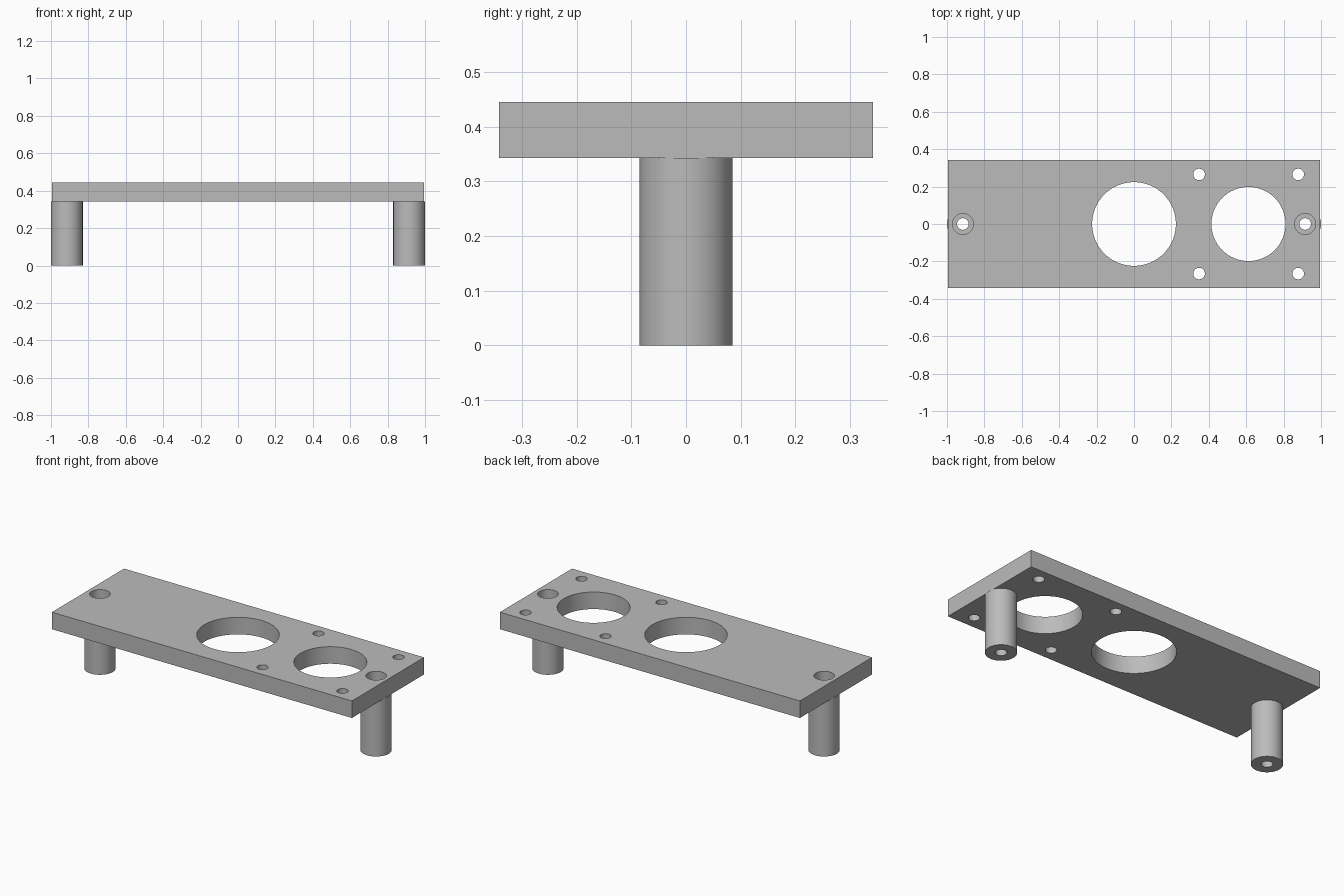
import bpy, math

cube = bpy.data.objects.get("Cube")
if cube:
    bpy.data.objects.remove(cube, do_unlink=True)

# Overall sizes
LENGTH, WIDTH = 1.988, 0.683
LEG_TOP, TOP = 0.343, 0.445
LEG_X, LEG_R = 0.915, 0.085
SCREW_R, HEAD_R = 0.031, 0.056

grey = bpy.data.materials.new("plain grey")
grey.use_nodes = True
colour = (0.5, 0.5, 0.5, 1)
grey.diffuse_color = colour
grey.node_tree.nodes["Principled BSDF"].inputs["Base Color"].default_value = colour


def cylinder(name, x, y, radius, z0, z1):
    bpy.ops.mesh.primitive_cylinder_add(
        vertices=64, radius=radius, depth=z1 - z0, location=(x, y, (z0 + z1) / 2))
    ob = bpy.context.object
    ob.name = name
    ob.data.materials.append(grey)
    return ob


def drill(target, x, y, radius):
    """Cut a round hole straight through the target."""
    cutter = cylinder("cutter", x, y, radius, -0.1, TOP + 0.1)
    cutter.hide_render = True
    bpy.context.view_layer.objects.active = target
    mod = target.modifiers.new("hole", 'BOOLEAN')
    mod.operation, mod.solver, mod.object = 'DIFFERENCE', 'EXACT', cutter
    bpy.ops.object.modifier_apply(modifier=mod.name)
    bpy.data.objects.remove(cutter, do_unlink=True)


def smooth(ob):
    bpy.ops.object.select_all(action='DESELECT')
    ob.select_set(True)
    bpy.context.view_layer.objects.active = ob
    bpy.ops.object.shade_smooth_by_angle(angle=math.radians(30))


# Mounting plate
bpy.ops.mesh.primitive_cube_add(size=1, location=(0, 0, (LEG_TOP + TOP) / 2))
plate = bpy.context.object
plate.name = "mounting_plate"
plate.scale = (LENGTH, WIDTH, TOP - LEG_TOP)
bpy.ops.object.transform_apply(location=False, rotation=False, scale=True)
plate.data.materials.append(grey)

# Two large openings and the four small holes around the second one
drill(plate, 0, 0, 0.224)
drill(plate, 0.612, 0, 0.198)
for x in (0.348, 0.878):
    for y in (-0.265, 0.265):
        drill(plate, x, y, SCREW_R)

# Standoff legs, bored for screws, with wider head recesses in the plate
for name, x in (("right_leg", -LEG_X), ("left_leg", LEG_X)):
    drill(plate, x, 0, HEAD_R)
    leg = cylinder(name, x, 0, LEG_R, 0, LEG_TOP)
    drill(leg, x, 0, SCREW_R)
    smooth(leg)
smooth(plate)
